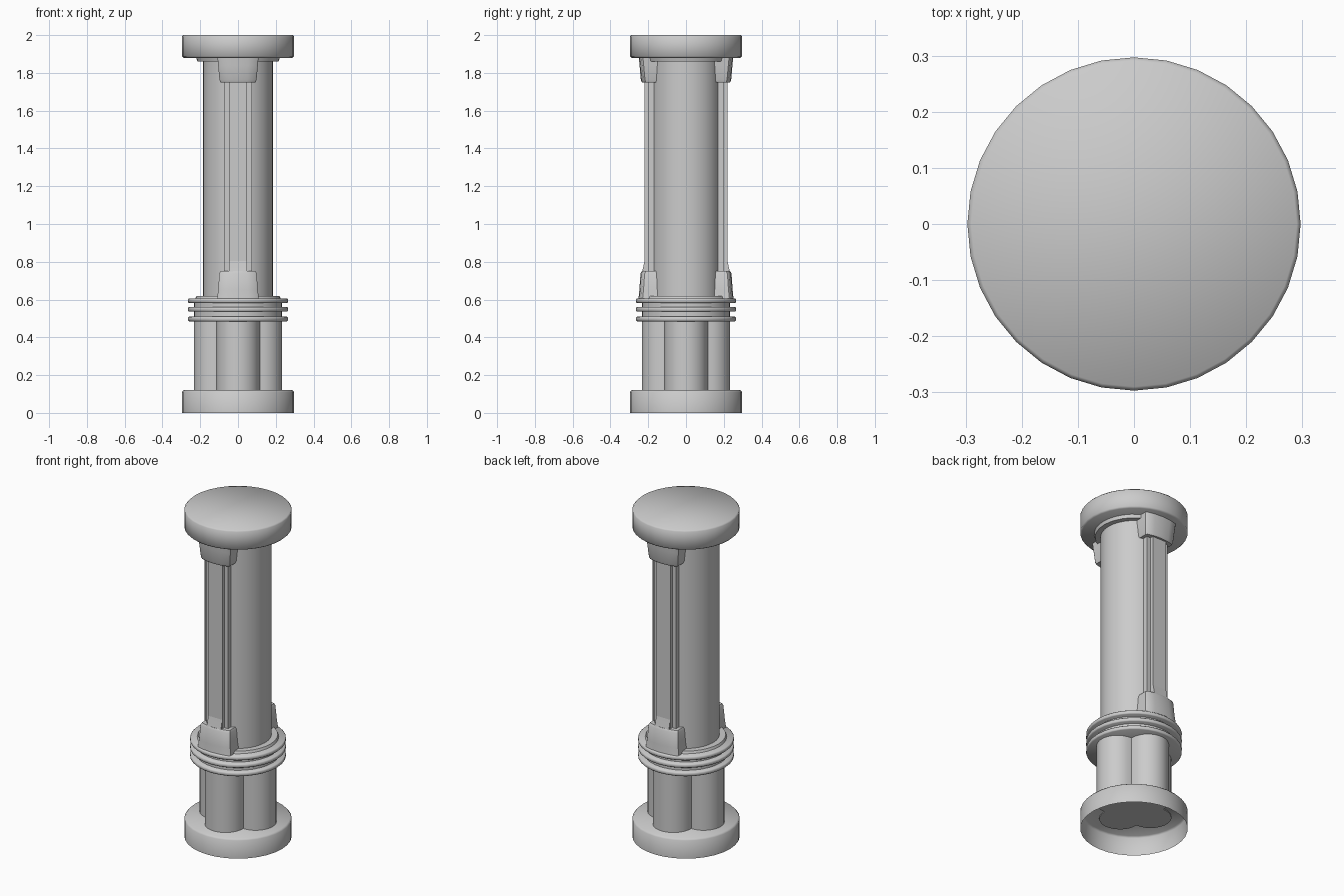
import bpy, bmesh, math

if "Cube" in bpy.data.objects:
    bpy.data.objects.remove(bpy.data.objects["Cube"])

stone = bpy.data.materials.new("light_grey")
stone.diffuse_color = (0.6, 0.6, 0.6, 1)
stone.use_nodes = True
stone.node_tree.nodes["Principled BSDF"].inputs["Base Color"].default_value = stone.diffuse_color


def finish(name, bm, angle=35):
    bmesh.ops.recalc_face_normals(bm, faces=bm.faces)
    me = bpy.data.meshes.new(name)
    bm.to_mesh(me)
    bm.free()
    me.materials.append(stone)
    ob = bpy.data.objects.new(name, me)
    bpy.context.collection.objects.link(ob)
    bpy.ops.object.select_all(action='DESELECT')
    ob.select_set(True)
    bpy.context.view_layer.objects.active = ob
    bpy.ops.object.shade_smooth_by_angle(angle=math.radians(angle))
    return ob


def loft(name, sections, cap_bottom=True, angle=35):
    """Skin stacked sections, each a (z, outline) pair with equal point counts."""
    bm = bmesh.new()
    rings = [[bm.verts.new((x, y, z)) for x, y in pts] for z, pts in sections]
    n = len(rings[0])
    for a, b in zip(rings, rings[1:]):
        for i in range(n):
            j = (i + 1) % n
            bm.faces.new((a[i], a[j], b[j], b[i]))
    if cap_bottom:
        bm.faces.new(rings[0][::-1])
    bm.faces.new(rings[-1])
    return finish(name, bm, angle)


def circle(r, n=32):
    return [(r * math.cos(2 * math.pi * i / n), r * math.sin(2 * math.pi * i / n))
            for i in range(n)]


def turned(name, profile, **kw):
    return loft(name, [(z, circle(r)) for r, z in profile], **kw)


# Base (open underneath) and cap discs with softened rims
turned("base", [(0.297, 0), (0.297, 0.11), (0.288, 0.12)], cap_bottom=False, angle=50)
turned("cap", [(0.288, 1.88), (0.297, 1.888), (0.297, 1.992), (0.29, 2.0)], angle=50)

# Shaft with thin collars at both ends
turned("shaft", [(0.185, 0.6), (0.185, 1.885)])
turned("lower_collar", [(0.228, 0.6), (0.22, 0.62)])
turned("upper_collar", [(0.215, 1.86), (0.222, 1.885)])

# Three rings around a core
turned("ring_core", [(0.234, 0.487), (0.234, 0.6)])
for i, z in enumerate((0.485, 0.536, 0.582)):
    turned(f"ring_{i + 1}", [(0.26, z), (0.265, z + 0.005), (0.265, z + 0.019),
                             (0.26, z + 0.024)], angle=50)

# Four-lobed pedestal: one arc per side, meeting in creases
lobes = []
for k in range(4):
    a0 = k * math.pi / 2
    for i in range(13):
        # arc spans from crease to crease; last point belongs to the next lobe
        t = math.radians(-92 + 184 * i / 13)
        lx, ly = 0.12 + 0.115 * math.cos(t), 0.115 * math.sin(t)
        lobes.append((lx * math.cos(a0) - ly * math.sin(a0),
                      lx * math.sin(a0) + ly * math.cos(a0)))
loft("pedestal", [(0.115, lobes), (0.5, lobes)])


def outline(w, d, s, bow=0.014):
    """Bracket section: half width w, front depth d, gently bowed front."""
    right = [(w, -0.15), (w, -d + bow + 0.008), (w * 0.93, -d + bow),
             (w * 0.5, -d + 0.004)]
    pts = right + [(0, -d)] + [(-x, y) for x, y in reversed(right)]
    return [(x * s, y * s) for x, y in pts]


def strip(w, d, s):
    pts = [(w, -0.15), (w, -d), (-w, -d), (-w, -0.15)]
    return [(x * s, y * s) for x, y in pts]


# Stepped strips and end brackets, front and back
for side, s in (("front", 1), ("back", -1)):
    for part, w, d in (("outer", 0.073, 0.2), ("inner", 0.048, 0.22)):
        loft(f"{side}_{part}_strip", [(0.64, strip(w, d, s)), (1.86, strip(w, d, s))])
    loft(f"{side}_strip_foot", [(0.74, strip(0.047, 0.234, s)),
                                (0.77, strip(0.047, 0.227, s)),
                                (0.81, strip(0.047, 0.219, s))])
    loft(f"{side}_lower_bracket", [(0.6, outline(0.111, 0.252, s)),
                                   (0.65, outline(0.105, 0.247, s)),
                                   (0.738, outline(0.099, 0.241, s)),
                                   (0.75, outline(0.093, 0.234, s))])
    loft(f"{side}_upper_bracket", [(1.75, outline(0.093, 0.234, s)),
                                   (1.762, outline(0.098, 0.239, s)),
                                   (1.84, outline(0.105, 0.246, s)),
                                   (1.885, outline(0.109, 0.25, s))])
